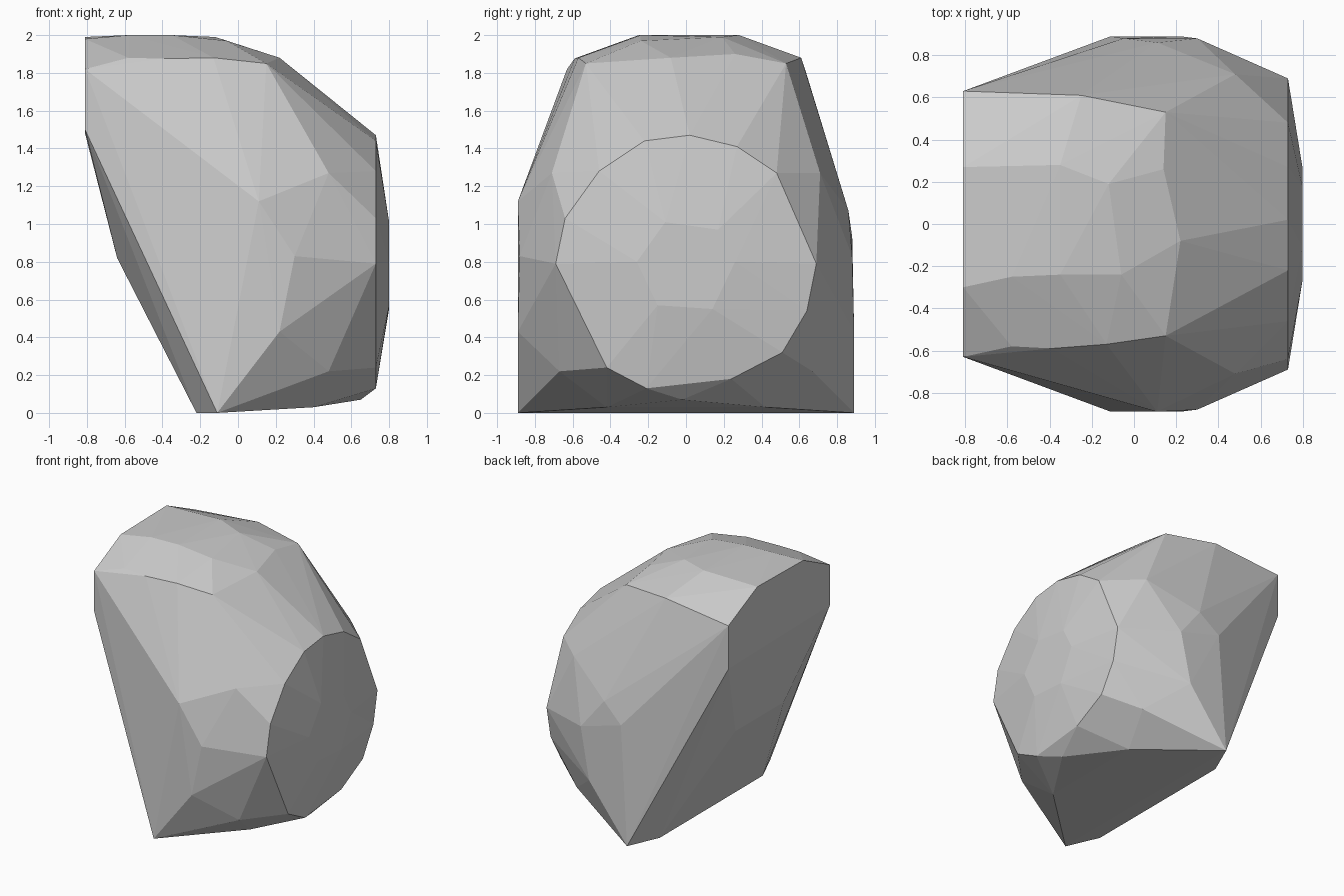
import bpy
import bmesh

default_cube = bpy.data.objects.get("Cube")
if default_cube:
    bpy.data.objects.remove(default_cube, do_unlink=True)


def make_material(name, color):
    material = bpy.data.materials.new(name)
    material.use_nodes = True
    material.diffuse_color = color
    material.node_tree.nodes["Principled BSDF"].inputs["Base Color"].default_value = color
    return material


def section(x, profile):
    """Place a (y, z) profile on a plane of constant x."""
    return [(x, y, z) for y, z in profile]


def mirrored(points):
    """Repeat points on the front and the back."""
    return [(x, side * y, z) for x, y, z in points for side in (-1, 1)]


def faceted_hull(name, points, material):
    """Wrap the points in a flat-shaded convex shell."""
    mesh = bpy.data.meshes.new(name)
    shell = bmesh.new()
    for point in points:
        shell.verts.new(point)
    result = bmesh.ops.convex_hull(shell, input=shell.verts[:])
    loose = [v for v in shell.verts if not v.link_faces]
    bmesh.ops.delete(shell, geom=loose, context='VERTS')
    bmesh.ops.recalc_face_normals(shell, faces=shell.faces[:])
    for face in shell.faces:
        face.smooth = False
    shell.to_mesh(mesh)
    shell.free()
    mesh.materials.append(material)
    body = bpy.data.objects.new(name, mesh)
    bpy.context.collection.objects.link(body)
    return body


# rounded right end: rim and shallow bulge
rim = section(0.73, [
    (0.02, 1.47), (-0.22, 1.44), (-0.46, 1.28), (-0.64, 1.03), (-0.69, 0.79),
    (-0.56, 0.55), (-0.42, 0.24), (-0.21, 0.13), (0.24, 0.18), (0.51, 0.32),
    (0.64, 0.54), (0.69, 0.79), (0.48, 1.27), (0.27, 1.41)])
bulge = section(0.8, [
    (-0.26, 0.8), (-0.11, 1.01), (0.17, 0.97),
    (0.26, 0.8), (0.14, 0.55), (-0.15, 0.57)])

# flat left end, with its lower slope
left_end = section(-0.81, [
    (-0.63, 1.82), (-0.3, 1.98), (0.27, 1.99),
    (0.63, 1.82), (0.63, 1.48), (-0.63, 1.5)])
left_slope = mirrored([(-0.64, 0.3, 0.82), (-0.22, 0.64, 0)])

# cheeks on the front and back
cheeks = mirrored([
    (-0.11, 0.89, 0), (0.22, 0.89, 0.43), (0.3, 0.88, 0.83),
    (0.48, 0.71, 1.27), (0.48, 0.67, 0.22), (0.15, 0.53, 1.85)])
front_peak = [(0.11, -0.89, 1.12)]
back_peak = [(-0.05, 0.88, 0.93), (0.11, 0.86, 1.07)]

# crown and its creases
crown = [
    (-0.35, 0.28, 2), (-0.12, 0.19, 1.99), (0.14, 0.26, 1.9),
    (0.22, -0.08, 1.88), (-0.06, -0.24, 1.97), (-0.35, -0.24, 2),
    (-0.58, -0.25, 2)]
crease = [
    (-0.25, 0.61, 1.88), (-0.58, -0.58, 1.88),
    (-0.39, -0.59, 1.875), (-0.13, -0.57, 1.88)]

# underside
underside = mirrored([(0.4, 0.42, 0.03)]) + [(0.65, -0.02, 0.07)]

stone = make_material("light grey stone", (0.6, 0.6, 0.6, 1))
faceted_hull(
    "faceted_stone",
    rim + bulge + left_end + left_slope + cheeks + front_peak + back_peak
    + crown + crease + underside,
    stone)
